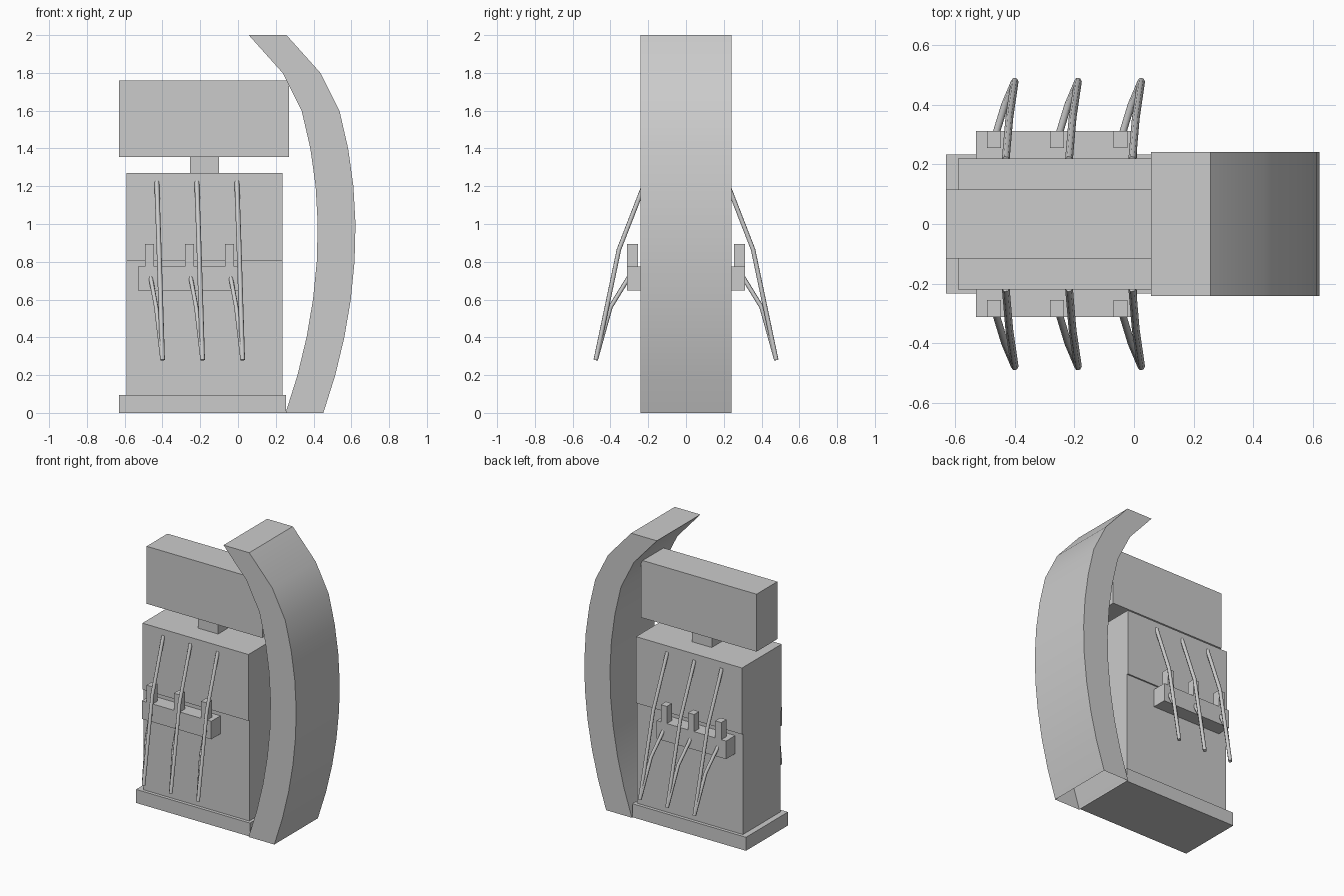
import bpy
import bmesh
from math import radians
from mathutils import Vector

cube = bpy.data.objects.get("Cube")
if cube:
    bpy.data.objects.remove(cube, do_unlink=True)

# Single plain grey for every part
grey = bpy.data.materials.new("plain grey")
grey.use_nodes = True
colour = (0.6, 0.6, 0.6, 1)
grey.diffuse_color = colour
grey.node_tree.nodes["Principled BSDF"].inputs["Base Color"].default_value = colour


def add_object(name, data):
    obj = bpy.data.objects.new(name, data)
    bpy.context.collection.objects.link(obj)
    data.materials.append(grey)
    return obj


def box(name, x, y, z):
    """Box from (min, max) pairs on each axis."""
    bm = bmesh.new()
    bmesh.ops.create_cube(bm, size=1)
    for v in bm.verts:
        v.co = Vector([sum(r) / 2 + c * (r[1] - r[0]) for r, c in zip((x, y, z), v.co)])
    mesh = bpy.data.meshes.new(name)
    bm.to_mesh(mesh)
    bm.free()
    return add_object(name, mesh)


def tube(name, points, radius):
    """Thin six-sided tube along a straight-segment path."""
    curve = bpy.data.curves.new(name, "CURVE")
    curve.dimensions = "3D"
    curve.bevel_depth = radius
    curve.bevel_resolution = 1
    curve.use_fill_caps = True
    spline = curve.splines.new("POLY")
    spline.points.add(len(points) - 1)
    for p, co in zip(spline.points, points):
        p.co = (*co, 1)
    obj = add_object(name, curve)
    bpy.ops.object.select_all(action="DESELECT")
    obj.select_set(True)
    bpy.context.view_layer.objects.active = obj
    bpy.ops.object.convert(target="MESH")


# Cabinet, neck and sign
box("base", (-0.63, 0.255), (-0.233, 0.233), (0, 0.095))
box("lower_cabinet", (-0.59, 0.235), (-0.21, 0.21), (0.095, 0.803))
box("upper_cabinet", (-0.59, 0.235), (-0.22, 0.22), (0.803, 1.27))
box("sign_neck", (-0.255, -0.1), (-0.078, 0.078), (1.27, 1.356))
box("sign_box", (-0.63, 0.27), (-0.116, 0.116), (1.356, 1.76))

# Curved side arch, open underneath
width = 0.2
outer = [(0.452, 0), (0.515, 0.2), (0.563, 0.4), (0.597, 0.6), (0.617, 0.8), (0.622, 1.0),
         (0.611, 1.2), (0.583, 1.4), (0.537, 1.6), (0.436, 1.8), (0.257, 2.0)]
profile = outer + [(x - width, z) for x, z in reversed(outer)]
bm = bmesh.new()
front, back = [[bm.verts.new((x, y, z)) for x, z in profile] for y in (-0.242, 0.242)]
bm.faces.new(front)
bm.faces.new(back[::-1])
for i in range(len(profile) - 1):
    bm.faces.new((front[i + 1], front[i], back[i], back[i + 1]))
bmesh.ops.recalc_face_normals(bm, faces=bm.faces)
mesh = bpy.data.meshes.new("side_arch")
bm.to_mesh(mesh)
bm.free()
arch = add_object("side_arch", mesh)
bpy.ops.object.select_all(action="DESELECT")
arch.select_set(True)
bpy.context.view_layer.objects.active = arch
bpy.ops.object.shade_smooth_by_angle(angle=radians(30))

# Nozzle shelf, holders, hoses and nozzles on both faces
for side, s in (("front", -1), ("back", 1)):
    box(f"{side}_shelf", (-0.53, 0.01), sorted((s * 0.2, s * 0.312)), (0.648, 0.775))
    for i in range(3):
        x = -0.43 + i * 0.212
        box(f"{side}_holder_{i + 1}", (x - 0.063, x - 0.016),
            sorted((s * 0.255, s * 0.312)), (0.775, 0.895))
        tip = (x + 0.03, s * 0.478, 0.28)
        tube(f"{side}_hose_{i + 1}",
             [(x, s * 0.215, 1.225), (x + 0.012, s * 0.355, 0.865), tip], 0.013)
        tube(f"{side}_nozzle_{i + 1}",
             [(x - 0.035, s * 0.295, 0.73), (x - 0.003, s * 0.4, 0.56), tip], 0.012)
